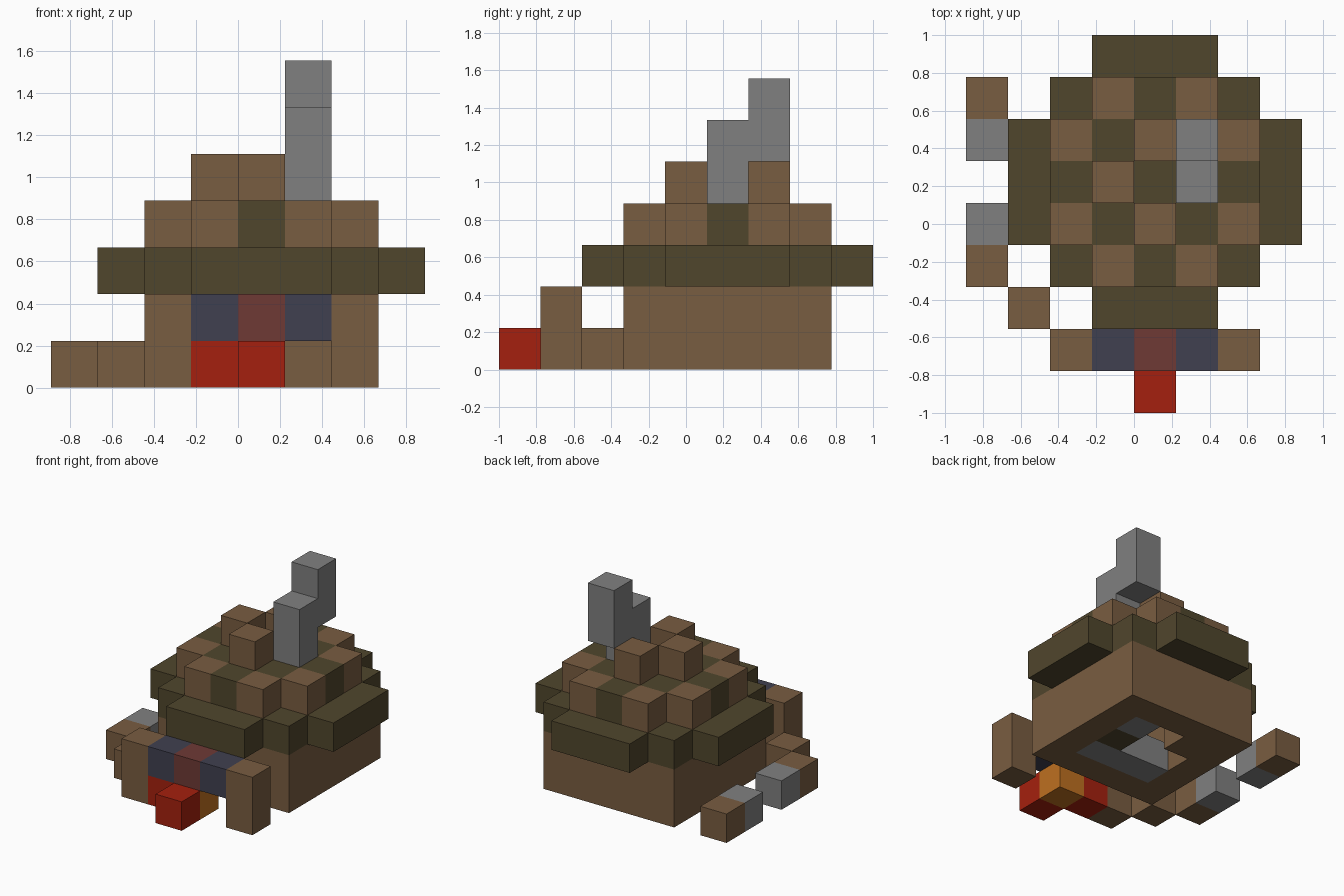
import bpy
import bmesh
from mathutils import Vector

cube = bpy.data.objects.get("Cube")
if cube:
    bpy.data.objects.remove(cube, do_unlink=True)

U = 2 / 9                              # block size
ORIGIN = Vector((-4 * U, -1, 0))


def material(name, rgb):
    linear = [((c / 255 + 0.055) / 1.055) ** 2.4 for c in rgb] + [1]
    m = bpy.data.materials.new(name)
    m.use_nodes = True
    m.diffuse_color = linear
    m.node_tree.nodes["Principled BSDF"].inputs["Base Color"].default_value = linear
    return m


BROWN = material("brown wood", (121, 93, 65))
THATCH = material("dark thatch", (80, 70, 44))
STONE = material("grey stone", (128, 128, 128))
RED = material("red", (165, 32, 14))
ORANGE = material("orange", (190, 112, 32))
SLATE = material("slate blue", (64, 64, 80))
MAROON = material("maroon", (110, 58, 53))

parts = {}


def part(name, mat, *ranges):
    """Fill boxes given as (x0, x1, y0, y1, z0, z1) in inclusive block numbers."""
    cells = parts.setdefault(name, {})
    for x0, x1, y0, y1, z0, z1 in ranges:
        for x in range(x0, x1 + 1):
            for y in range(y0, y1 + 1):
                for z in range(z0, z1 + 1):
                    cells[x, y, z] = mat


def block(name, mat, x, y, z):
    part(name, mat, (x, x, y, y, z, z))


# House walls, a ring around a hollow room
part("house_walls", BROWN, (2, 6, 3, 3, 0, 1), (2, 6, 7, 7, 0, 1),
     (2, 2, 4, 6, 0, 1), (6, 6, 4, 6, 0, 1))

# Furnishings inside the room
part("hearth", STONE, (3, 5, 4, 4, 0, 0))
block("hearth_foot", STONE, 5, 6, 0)
block("fuel_pile", THATCH, 5, 5, 0)
block("stool", BROWN, 3, 6, 0)

# Roof: wide eaves, chequered middle, ridge blocks
part("roof_eaves", THATCH, (3, 5, 2, 8, 2, 2), (2, 6, 3, 7, 2, 2), (1, 7, 4, 6, 2, 2))
part("roof_middle", THATCH, (3, 5, 3, 7, 3, 3), (2, 6, 4, 6, 3, 3))
for c in parts["roof_middle"]:
    if (c[0] + c[1]) % 2 == 0:
        parts["roof_middle"][c] = BROWN
for x, y in ((4, 4), (3, 5), (4, 6)):
    block("roof_ridge", BROWN, x, y, 4)

# Stepped chimney
part("chimney", STONE, (5, 5, 5, 5, 4, 5), (5, 5, 6, 6, 5, 6))

# Front frame: two posts and a coloured beam
part("frame_posts", BROWN, (2, 2, 1, 1, 0, 1), (6, 6, 1, 1, 0, 1))
part("frame_beam", SLATE, (3, 5, 1, 1, 1, 1))
block("frame_beam", MAROON, 4, 1, 1)

# Fire under the beam
block("fire", RED, 3, 1, 0)
block("fire", RED, 4, 0, 0)
block("fire", ORANGE, 4, 1, 0)

# Low broken border along the right side
for y in (3, 7):
    block("border_wood", BROWN, 0, y, 0)
block("border_wood", BROWN, 1, 2, 0)
for y in (4, 6):
    block("border_stone", STONE, 0, y, 0)

# Turn the blocks into meshes, leaving out faces hidden between blocks
filled = {c for cells in parts.values() for c in cells}
for name, cells in parts.items():
    bm = bmesh.new()
    mats = list(dict.fromkeys(cells.values()))
    for cell, mat in cells.items():
        centre = Vector(cell) + Vector((0.5, 0.5, 0.5))
        for axis in range(3):
            for side in (-1, 1):
                n = Vector((0, 0, 0))
                n[axis] = side
                if tuple(int(round(a + b)) for a, b in zip(cell, n)) in filled:
                    continue
                u = Vector((0, 0, 0))
                u[(axis + 1) % 3] = 0.5
                v = n.cross(u)
                corners = (-u - v, u - v, u + v, v - u)
                face = bm.faces.new([bm.verts.new(ORIGIN + U * (centre + n / 2 + c))
                                     for c in corners])
                face.material_index = mats.index(mat)
    bmesh.ops.remove_doubles(bm, verts=bm.verts, dist=U / 100)
    mesh = bpy.data.meshes.new(name)
    bm.to_mesh(mesh)
    bm.free()
    for m in mats:
        mesh.materials.append(m)
    bpy.context.collection.objects.link(bpy.data.objects.new(name, mesh))
